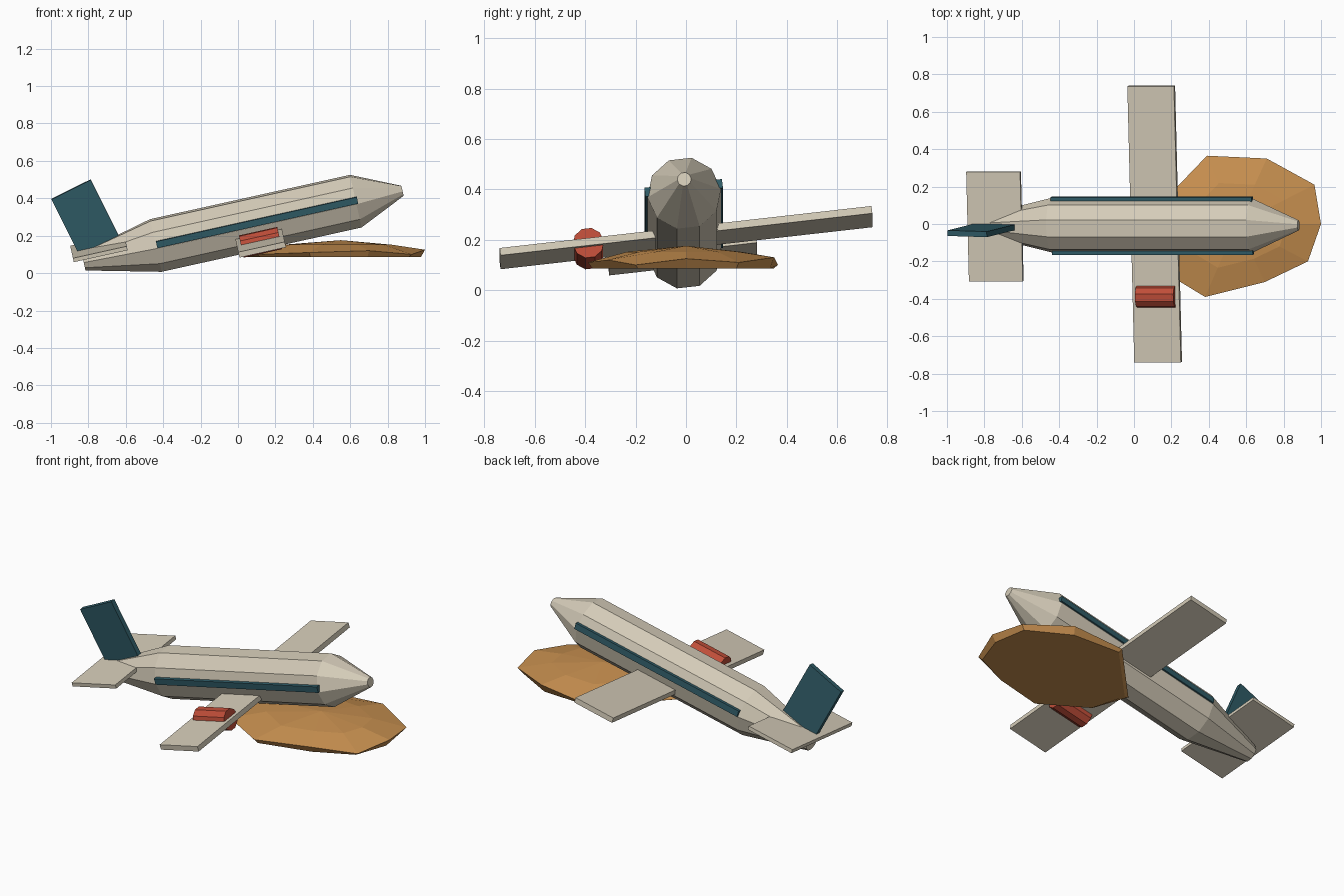
import bpy, bmesh
from math import radians, sin, cos, pi
from mathutils import Matrix, Vector

if "Cube" in bpy.data.objects:
    bpy.data.objects.remove(bpy.data.objects["Cube"])

# Whole aircraft is pitched nose-up and slightly rolled
PLANE = (Matrix.Translation((0, -0.007, 0.245))
         @ Matrix.Rotation(radians(-12.5), 4, 'Y')
         @ Matrix.Rotation(radians(6.6), 4, 'X'))


def material(name, rgb):
    m = bpy.data.materials.new(name)
    m.diffuse_color = (*rgb, 1)
    m.use_nodes = True
    m.node_tree.nodes["Principled BSDF"].inputs["Base Color"].default_value = m.diffuse_color
    return m


CREAM = material("cream_paint", (0.66, 0.60, 0.48))
TEAL = material("teal_paint", (0.03, 0.11, 0.14))
RED = material("red_paint", (0.52, 0.075, 0.04))
SAND = material("sand", (0.58, 0.28, 0.08))


def finish(name, bm, mat, matrix=None):
    bmesh.ops.recalc_face_normals(bm, faces=bm.faces)
    me = bpy.data.meshes.new(name)
    bm.to_mesh(me)
    bm.free()
    me.materials.append(mat)
    ob = bpy.data.objects.new(name, me)
    if matrix:
        ob.matrix_world = matrix
    bpy.context.collection.objects.link(ob)
    return ob


def loft(bm, rings):
    """Bridge consecutive rings of points with quads."""
    loops = [[bm.verts.new(p) for p in r] for r in rings]
    n = len(loops[0])
    for a, b in zip(loops, loops[1:]):
        for i in range(n):
            j = (i + 1) % n
            bm.faces.new((a[i], a[j], b[j], b[i]))
    return loops


def tube(name, stations, mat, offset=(0, 0, 0), sides=10):
    """Faceted body along x from (x, radius) stations, capped at both ends."""
    bm = bmesh.new()
    loops = loft(bm, [[(x, r * cos(2 * pi * i / sides), r * sin(2 * pi * i / sides))
                       for i in range(sides)] for x, r in stations])
    bm.faces.new(loops[0])
    bm.faces.new(loops[-1])
    return finish(name, bm, mat, PLANE @ Matrix.Translation(offset))


def box(name, centre, size, mat, tilt=0):
    bm = bmesh.new()
    bmesh.ops.create_cube(bm, size=1, matrix=Matrix.Diagonal((*size, 1)))
    return finish(name, bm, mat, PLANE @ Matrix.Translation(centre)
                  @ Matrix.Rotation(radians(tilt), 4, 'Y'))


# Fuselage with tapered tail and nose
tube("fuselage", [(-0.846, 0.05), (-0.45, 0.147), (0.645, 0.147), (0.901, 0.028)], CREAM)

# Wing, tailplane and swept fin
box("wing", (0.10, 0, -0.06), (0.255, 1.486, 0.03), CREAM)
box("tailplane", (-0.75, 0, 0.053), (0.295, 0.59, 0.022), CREAM)
box("tail_fin", (-0.787, 0, 0.231), (0.235, 0.03, 0.335), TEAL, tilt=-14)

# Side stripes
for side, label in ((-1, "right"), (1, "left")):
    box("stripe_" + label, (0.105, side * 0.14, 0.02), (1.10, 0.03, 0.036), TEAL)

# Single remaining engine
tube("engine", [(-0.105, 0.062), (0.105, 0.062)], RED, offset=(0.10, -0.39, -0.06))

# Faceted sand mound under the nose
rim = [(1.0, 0.0), (0.965, 0.21), (0.71, 0.35), (0.39, 0.365), (0.04, 0.0),
       (0.10, -0.22), (0.38, -0.39), (0.70, -0.31), (0.93, -0.20)]
rim_z = [0.125, 0.11, 0.13, 0.10, 0.09, 0.10, 0.11, 0.12, 0.10]
mid = Vector((0.55, 0.0))


def scaled(k, heights):
    return [(*(mid + (Vector(p) - mid) * k), z) for p, z in zip(rim, heights)]


bm = bmesh.new()
loops = loft(bm, [scaled(0.95, [0.085] * 9), scaled(1, rim_z), scaled(0.6, [0.152] * 9)])
bm.faces.new(loops[0])
apex = bm.verts.new((*mid, 0.176))
for i in range(9):
    bm.faces.new((loops[-1][i], loops[-1][(i + 1) % 9], apex))
finish("sand_mound", bm, SAND)
